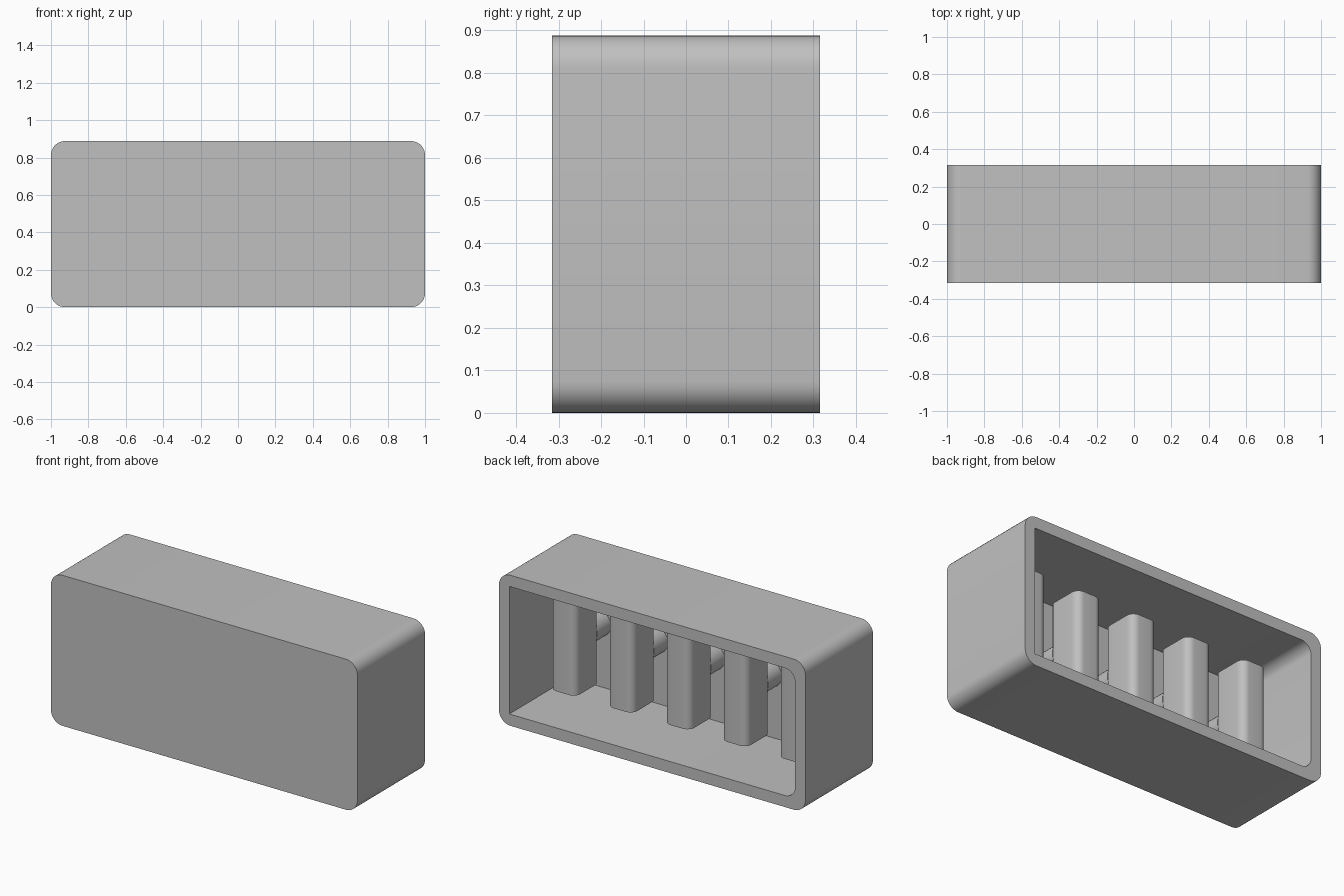
import bpy, bmesh, math
from mathutils import Vector

if "Cube" in bpy.data.objects:
    bpy.data.objects.remove(bpy.data.objects["Cube"], do_unlink=True)

# Single plain grey material
GREY = (0.53, 0.53, 0.53, 1.0)
grey = bpy.data.materials.new("plain_grey")
grey.use_nodes = True
grey.diffuse_color = GREY
grey.node_tree.nodes["Principled BSDF"].inputs["Base Color"].default_value = GREY

# Main sizes
HALF_X, HALF_Y, HEIGHT = 1.0, 0.315, 0.888
MID_Z = HEIGHT / 2
WALL = 0.068
FLOOR_Y = -HALF_Y + WALL
SPACING = 0.372


def rounded_rect(half_w, half_h, right_r, left_r, steps=8):
    """Closed 2D outline; the right and left corners have their own radius."""
    points = []
    for quarter, (sx, sy) in enumerate([(1, 1), (-1, 1), (-1, -1), (1, -1)]):
        r = right_r if sx > 0 else left_r
        for i in range(steps + 1):
            a = math.pi / 2 * (quarter + i / steps)
            points.append((sx * (half_w - r) + r * math.cos(a),
                           sy * (half_h - r) + r * math.sin(a)))
    return points


def loft(name, loops):
    """Skin a list of equal-length loops and close both ends."""
    bm = bmesh.new()
    rings = [[bm.verts.new(p) for p in loop] for loop in loops]
    count = len(rings[0])
    for a, b in zip(rings, rings[1:]):
        for i in range(count):
            j = (i + 1) % count
            bm.faces.new((a[i], a[j], b[j], b[i]))
    bm.faces.new(rings[0])
    bm.faces.new(rings[-1])
    bmesh.ops.remove_doubles(bm, verts=bm.verts, dist=0.0001)
    bmesh.ops.recalc_face_normals(bm, faces=bm.faces)
    mesh = bpy.data.meshes.new(name)
    bm.to_mesh(mesh)
    bm.free()
    mesh.materials.append(grey)
    obj = bpy.data.objects.new(name, mesh)
    bpy.context.collection.objects.link(obj)
    bpy.ops.object.select_all(action='DESELECT')
    obj.select_set(True)
    bpy.context.view_layer.objects.active = obj
    bpy.ops.object.shade_smooth_by_angle(angle=math.radians(30))
    return obj


def upright(outline, y):
    """Place an outline in the XZ plane at the given depth."""
    return [Vector((x, y, MID_Z + z)) for x, z in outline]


# Housing: rounded box open at the back, cavity rounded on one side only
outer = rounded_rect(HALF_X, MID_Z, 0.075, 0.075)
inner = rounded_rect(HALF_X - WALL, MID_Z - WALL, 0.0, 0.065)
loft("housing", [upright(outer, -HALF_Y), upright(outer, HALF_Y),
                 upright(inner, HALF_Y), upright(inner, FLOOR_Y)])

# Row of rounded blocks, each held off the front wall by a round peg
BLOCK_BACK, BLOCK_FRONT = -0.14, 0.087
block_y = (BLOCK_BACK + BLOCK_FRONT) / 2
block = rounded_rect(0.084, (BLOCK_FRONT - BLOCK_BACK) / 2, 0.045, 0.045)
peg = [(0.08 * math.cos(math.tau * i / 32), 0.08 * math.sin(math.tau * i / 32))
       for i in range(32)]
for n in range(5):
    cx = (n - 2) * SPACING
    loft(f"block_{n + 1}", [[Vector((cx + x, block_y + y, MID_Z + dz)) for x, y in block]
                            for dz in (-0.29, 0.29)])
    loft(f"peg_{n + 1}", [upright([(cx + x, z) for x, z in peg], y)
                          for y in (FLOOR_Y - 0.01, BLOCK_BACK + 0.02)])
